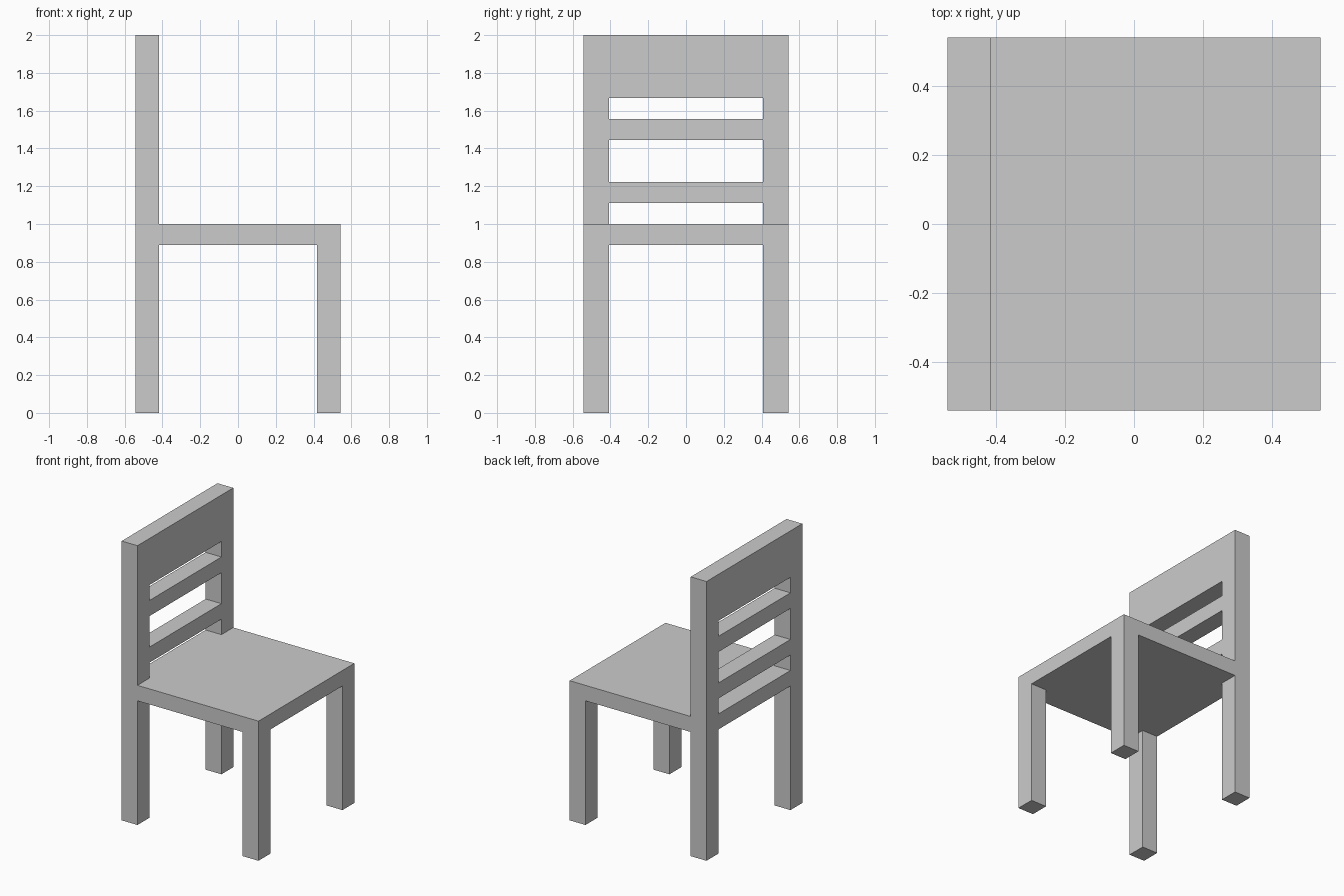
import bpy

if "Cube" in bpy.data.objects:
    bpy.data.objects.remove(bpy.data.objects["Cube"])

HALF = 0.542          # half of the seat footprint
POST_X = 0.417        # inner face of legs, front to back of the chair
POST_Y = 0.408        # inner face of legs, across the chair
SEAT_LOW, SEAT_TOP, TOP = 0.889, 1.0, 2.0


def box(name, x, y, z):
    """Box spanning the given (min, max) ranges."""
    spans = (x, y, z)
    bpy.ops.mesh.primitive_cube_add(size=1, location=[(a + b) / 2 for a, b in spans])
    ob = bpy.context.object
    ob.name = name
    ob.scale = [b - a for a, b in spans]
    bpy.ops.object.transform_apply(location=False, rotation=False, scale=True)
    return ob


back_x = (-HALF, -POST_X)
sides = {"left": (-HALF, -POST_Y), "right": (POST_Y, HALF)}

# Legs: rear ones continue up as the back posts
for side, y in sides.items():
    box(f"back_post_{side}", back_x, y, (0, TOP))
    box(f"front_leg_{side}", (POST_X, HALF), y, (0, SEAT_LOW))

# Seat slab in front of the back posts
box("seat", (-POST_X, HALF), (-HALF, HALF), (SEAT_LOW, SEAT_TOP))

# Cross pieces between the back posts, flush with them
rails = {
    "seat_rear_rail": (SEAT_LOW, SEAT_TOP),
    "lower_slat": (1.111, 1.222),
    "upper_slat": (1.444, 1.556),
    "headrest_panel": (1.667, TOP),
}
for name, z in rails.items():
    box(name, back_x, (-POST_Y, POST_Y), z)
